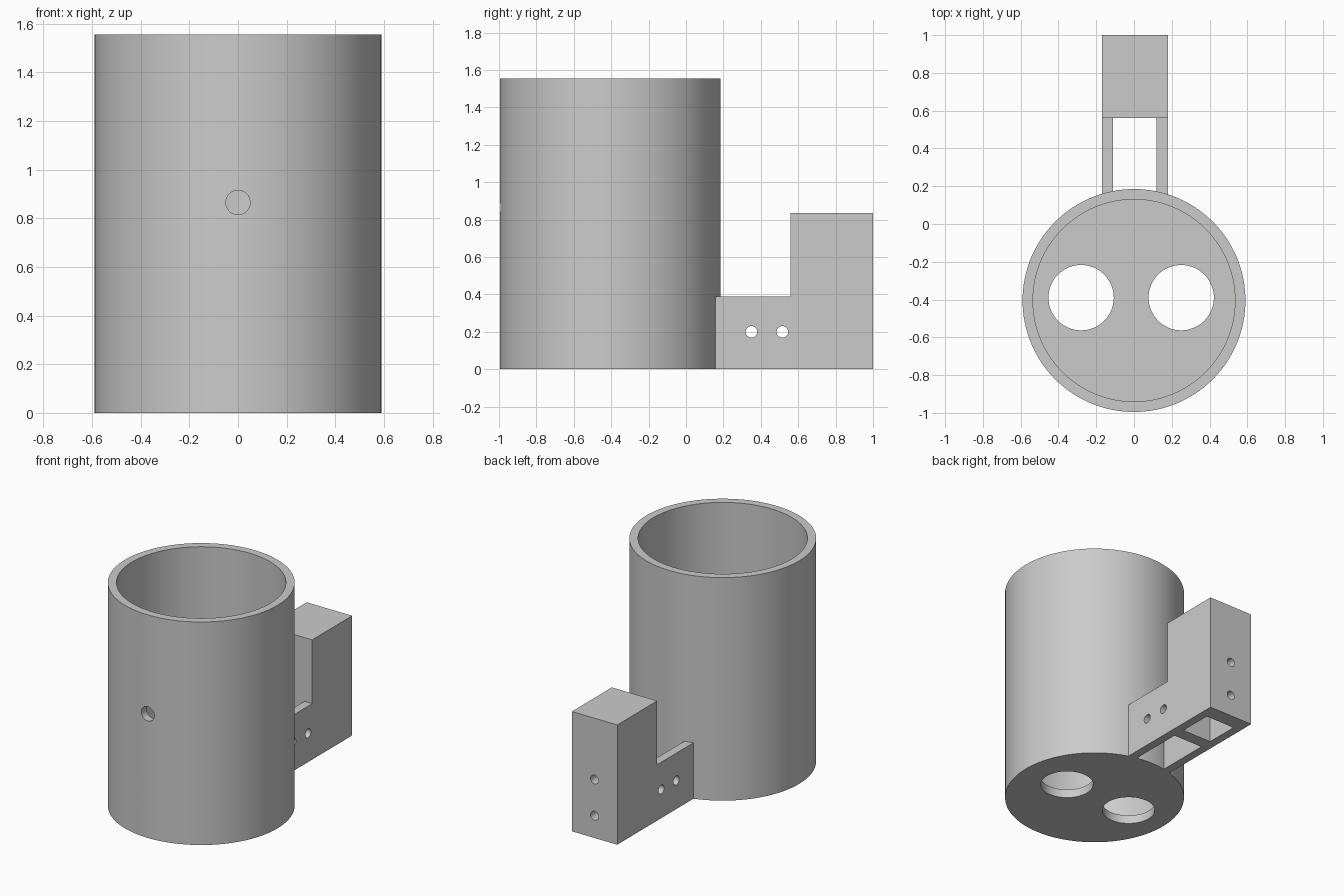
import bpy
from math import pi, radians

cube = bpy.data.objects.get("Cube")
if cube:
    bpy.data.objects.remove(cube, do_unlink=True)

grey = bpy.data.materials.new("plain grey")
grey.use_nodes = True
colour = (0.6, 0.6, 0.6, 1)
grey.diffuse_color = colour
grey.node_tree.nodes["Principled BSDF"].inputs["Base Color"].default_value = colour

CUP_Y, HEIGHT = -0.405, 1.555


def cylinder(name, centre, radius, depth, axis="Z", sides=48):
    rot = {"X": (0, pi / 2, 0), "Y": (pi / 2, 0, 0), "Z": (0, 0, 0)}[axis]
    bpy.ops.mesh.primitive_cylinder_add(vertices=sides, radius=radius, depth=depth,
                                        location=centre, rotation=rot)
    obj = bpy.context.object
    obj.name = name
    return obj


def box(name, low, high):
    bpy.ops.mesh.primitive_cube_add(size=1, location=[(a + b) / 2 for a, b in zip(low, high)])
    obj = bpy.context.object
    obj.name = name
    obj.scale = [b - a for a, b in zip(low, high)]
    bpy.ops.object.transform_apply(location=False, rotation=False, scale=True)
    return obj


def combine(target, others, operation="DIFFERENCE"):
    """Apply each boolean in turn and remove the helper shape."""
    for other in others:
        mod = target.modifiers.new("cut", "BOOLEAN")
        mod.operation, mod.solver, mod.object = operation, "EXACT", other
        bpy.context.view_layer.objects.active = target
        bpy.ops.object.modifier_apply(modifier=mod.name)
        bpy.data.objects.remove(other, do_unlink=True)


def finish(obj):
    obj.data.materials.clear()
    obj.data.materials.append(grey)
    bpy.ops.object.select_all(action="DESELECT")
    obj.select_set(True)
    bpy.context.view_layer.objects.active = obj
    bpy.ops.object.shade_smooth_by_angle(angle=radians(30))


# Open cup with two floor openings and a small hole in the front wall
cup = cylinder("cup", (0, CUP_Y, HEIGHT / 2), 0.59, HEIGHT, sides=128)
cutters = [cylinder("cup_cavity", (0, CUP_Y, 0.06 + HEIGHT / 2), 0.535, HEIGHT, sides=128)]
for x in (-0.28, 0.25):
    cutters.append(cylinder("floor_opening", (x, -0.39, 0), 0.173, 0.4, sides=64))
cutters.append(cylinder("front_hole", (0, -0.95, 0.865), 0.05, 0.4, "Y"))
combine(cup, cutters)
finish(cup)

# L-shaped rear bracket: low arms and a tall block
bracket = box("rear_bracket", (-0.17, 0.15, 0), (0.18, 1, 0.39))
combine(bracket, [box("tall_block", (-0.17, 0.56, 0), (0.18, 1, 0.835))], "UNION")

# Gap between the arms, pocket under the block, and screw holes
cutters = [box("arm_gap", (-0.11, 0.1, -0.1), (0.12, 0.56, 0.6)),
           box("block_pocket", (-0.11, 0.65, -0.1), (0.12, 0.89, 0.775))]
for y in (0.35, 0.515):
    cutters.append(cylinder("arm_screw_hole", (0, y, 0.2), 0.031, 0.8, "X", 32))
for z in (0.155, 0.407):
    cutters.append(cylinder("back_screw_hole", (0.005, 0.95, z), 0.031, 0.3, "Y", 32))
combine(bracket, cutters)
finish(bracket)
